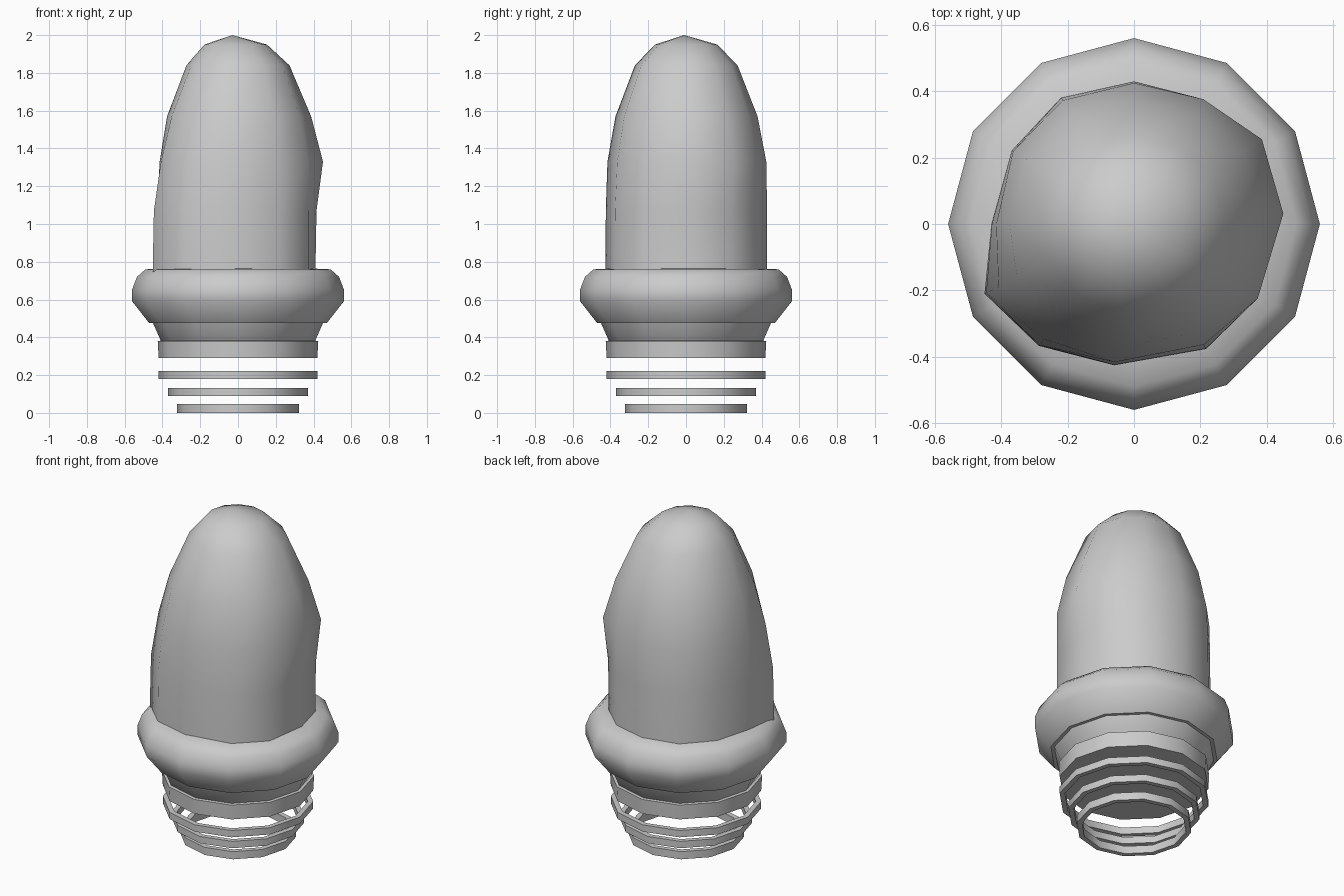
import bpy
from math import cos, sin, radians, pi

if "Cube" in bpy.data.objects:
    bpy.data.objects.remove(bpy.data.objects["Cube"])

N = 12


def make(name, verts, faces, angle=40):
    me = bpy.data.meshes.new(name)
    me.from_pydata(verts, [], faces)
    me.update()
    ob = bpy.data.objects.new(name, me)
    bpy.context.collection.objects.link(ob)
    bpy.ops.object.select_all(action='DESELECT')
    ob.select_set(True)
    bpy.context.view_layer.objects.active = ob
    bpy.ops.object.shade_smooth_by_angle(angle=radians(angle))
    return ob


def bridge(rows, closed=False):
    # quads between successive rows of N vertices
    pairs = [(i, (i + 1) % rows) for i in range(rows if closed else rows - 1)]
    return [(a * N + j, a * N + (j + 1) % N, b * N + (j + 1) % N, b * N + j)
            for a, b in pairs for j in range(N)]


def lathe(name, profile, closed=False, cap=False, angle=40):
    verts = [(r * cos(2 * pi * j / N), r * sin(2 * pi * j / N), z)
             for r, z in profile for j in range(N)]
    faces = bridge(len(profile), closed)
    if cap:
        faces.append(tuple(reversed(range(N))))
    return make(name, verts, faces, angle)


# slightly irregular domed body: column angle, lower radius, middle radius
columns = [(4, .412, .451), (33.5, .43, .462), (61, .43, .43), (90, .43, .425),
           (120, .44, .43), (149, .43, .425), (180, .43, .415), (205, .497, .45),
           (232, .466, .44), (262, .43, .42), (300, .435, .42), (329, .435, .435)]
# height, blend to middle radii, scale, blend to an even circle
levels = [(.70, 0, 1, 0), (.81, 0, 1, 0), (1.07, .12, 1, 0), (1.33, 1, 1, 0),
          (1.57, 1, .885, .6), (1.84, 1, .635, 1), (1.95, 1, .385, 1)]
verts = []
for z, mid, scale, even in levels:
    for a, low, high in columns:
        r = low + (high - low) * mid
        r = scale * (r + (.43 - r) * even)
        shift = -.012 if z > 1.9 else 0
        verts.append((r * cos(radians(a)) + shift, r * sin(radians(a)), z))
verts.append((-.03, -.01, 2.0))
faces = bridge(len(levels))
top = (len(levels) - 1) * N
faces += [(top + j, top + (j + 1) % N, len(verts) - 1) for j in range(N)]
make("domed_body", verts, faces, 60)

# bulging ring around the base of the dome
lathe("bulging_ring", [(.44, .475), (.47, .475), (.56, .59), (.56, .655),
                       (.535, .72), (.49, .76), (.38, .765)], angle=50)

# tapered neck and the collar below it
lathe("tapered_neck", [(.40, .375), (.41, .385), (.452, .48)])
lathe("collar", [(.42, .29), (.425, .38), (.39, .385)], cap=True)

# separate thin hoops stepping inwards
for i, (r, z) in enumerate([(.42, .18), (.37, .09), (.323, .005)]):
    z0, z1 = (0 if i == 2 else z), z + .042
    lathe(f"hoop_{i + 1}", [(r, z0), (r, z1), (r - .03, z1), (r - .03, z0)], closed=True)
